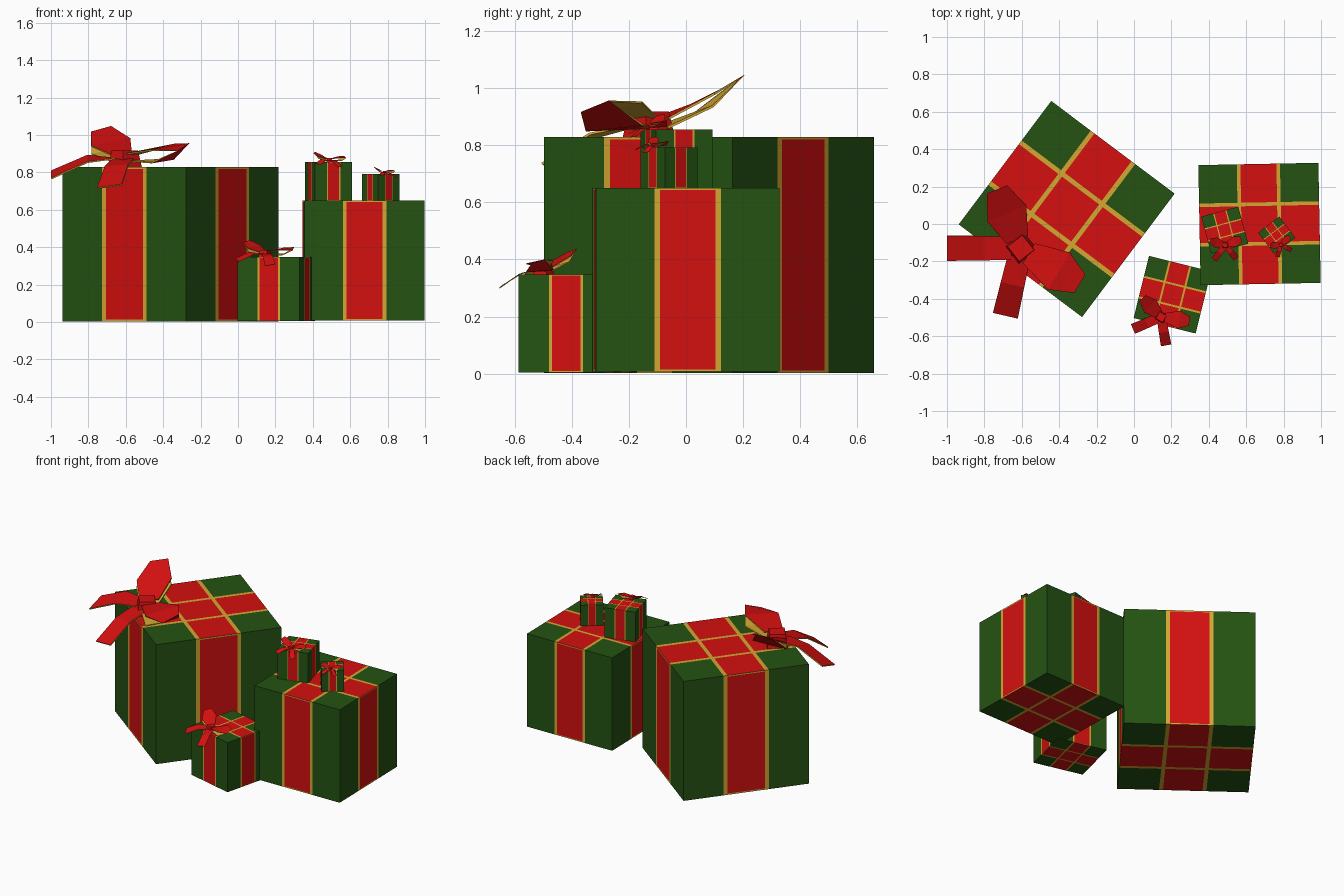
import bpy, bmesh, math
from mathutils import Matrix, Vector

if "Cube" in bpy.data.objects:
    bpy.data.objects.remove(bpy.data.objects["Cube"])


def material(name, rgb):
    m = bpy.data.materials.new(name)
    m.diffuse_color = (*rgb, 1)
    m.use_nodes = True
    m.node_tree.nodes["Principled BSDF"].inputs["Base Color"].default_value = m.diffuse_color
    return m


GREEN = material("wrapping green", (0.018, 0.086, 0.006))
RED = material("ribbon red", (0.66, 0.005, 0.005))
GOLD = material("trim gold", (0.66, 0.39, 0.032))
BIG = 0.825            # size of the largest present; bows are drawn at this scale
BIG_ROT = -36.9


def add_object(name, bm, mats, matrix):
    me = bpy.data.meshes.new(name)
    bm.to_mesh(me)
    bm.free()
    for m in mats:
        me.materials.append(m)
    ob = bpy.data.objects.new(name, me)
    ob.matrix_world = matrix
    bpy.context.collection.objects.link(ob)
    return ob


def box_colour(face):
    """0 green paper, 1 red ribbon, 2 gold trim"""
    c, n = face.calc_center_median(), face.normal
    x, y, z = abs(c.x), abs(c.y), abs(c.z)
    if abs(n.z) > 0.5:
        if min(x, y) > 0.18:
            return 0
        return 2 if 0.15 < x < 0.18 or 0.15 < y < 0.18 else 1
    t = y if abs(n.x) > 0.5 else x
    if t > 0.18:
        return 0
    return 2 if t > 0.15 or z > 0.489 else 1


def wrapped_box(name, matrix):
    bm = bmesh.new()
    bmesh.ops.create_cube(bm, size=1)
    for axis, cuts in (((1, 0, 0), (0.15, 0.18)), ((0, 1, 0), (0.15, 0.18)), ((0, 0, 1), (0.489,))):
        for cut in cuts:
            for s in (-1, 1):
                bmesh.ops.bisect_plane(bm, geom=bm.verts[:] + bm.edges[:] + bm.faces[:],
                                       plane_co=Vector(axis) * cut * s, plane_no=axis)
    bm.normal_update()
    for f in bm.faces:
        f.material_index = box_colour(f)
    add_object(name, bm, (GREEN, RED, GOLD), matrix)


# Bow ribbons: direction in degrees, then sections (reach, half width, height, side tilt)
RIBBONS = {
    "bow_loop_back": (112, [(0.05, 0.062, 0.07, 0), (0.2, 0.112, 0.135, -0.02),
                            (0.34, 0.058, 0.205, -0.015),
                            (0.2, 0.112, 0.085, -0.02), (0.05, 0.062, 0.03, 0)]),
    "bow_loop_side": (-31, [(0.05, 0.062, 0.075, 0), (0.237, 0.115, 0.11, 0.015),
                            (0.368, 0.057, 0.108, 0.02),
                            (0.237, 0.115, 0.03, 0.01), (0.05, 0.062, 0.03, 0)]),
    "bow_tail_left": (180, [(0.05, 0.06, 0.05, 0), (0.2, 0.065, 0.048, -0.018),
                            (0.395, 0.067, -0.038, -0.02)]),
    "bow_tail_front": (257, [(0.05, 0.06, 0.045, 0), (0.2, 0.064, 0.01, 0.005),
                             (0.37, 0.068, -0.1, 0.01)]),
}


def ribbon(name, angle, sections, matrix):
    bm = bmesh.new()
    rows = [(bm.verts.new((r, -w, z - t)), bm.verts.new((r, w, z + t))) for r, w, z, t in sections]
    for a, b in zip(rows, rows[1:]):
        bm.faces.new((a[0], b[0], b[1], a[1]))
    ob = add_object(name, bm, (RED, GOLD), matrix @ Matrix.Rotation(math.radians(angle), 4, 'Z'))
    # red outside, gold lining and edges
    mod = ob.modifiers.new("lining", 'SOLIDIFY')
    mod.thickness = 0.008
    mod.offset = -1
    mod.material_offset = 1
    mod.material_offset_rim = 1


def knot(name, matrix):
    bm = bmesh.new()
    bmesh.ops.create_cube(bm, size=1)
    for v in bm.verts:
        k = 0.1 if v.co.z > 0 else 0.13
        v.co = Vector((v.co.x * k, v.co.y * k, 0.045 + v.co.z * 0.09))
    add_object(name, bm, (RED,), matrix @ Matrix.Rotation(math.radians(38), 4, 'Z'))


def present(name, x, y, z, size, rot, bow=True):
    place = Matrix.Translation((x, y, z))
    wrapped_box(name + "_box", place @ Matrix.Rotation(math.radians(rot), 4, 'Z')
                @ Matrix.Scale(size, 4) @ Matrix.Translation((0, 0, 0.5)))
    if bow:
        m = (place @ Matrix.Rotation(math.radians(rot - BIG_ROT), 4, 'Z')
             @ Matrix.Scale(size / BIG, 4) @ Matrix.Translation((-0.245, -0.21, BIG)))
        for part, (angle, sections) in RIBBONS.items():
            ribbon(name + "_" + part, angle, sections, m)
        knot(name + "_bow_knot", m)


present("large_present", -0.36, 0.08, 0.003, BIG, BIG_ROT)
present("medium_present", 0.671, 0.0, 0.008, 0.642, 1.1, bow=False)
present("small_present", 0.205, -0.378, 0.005, 0.342, -14)
present("tall_mini_present", 0.485, -0.033, 0.65, 0.205, 15)
present("tiny_mini_present", 0.763, -0.06, 0.65, 0.142, 37)
